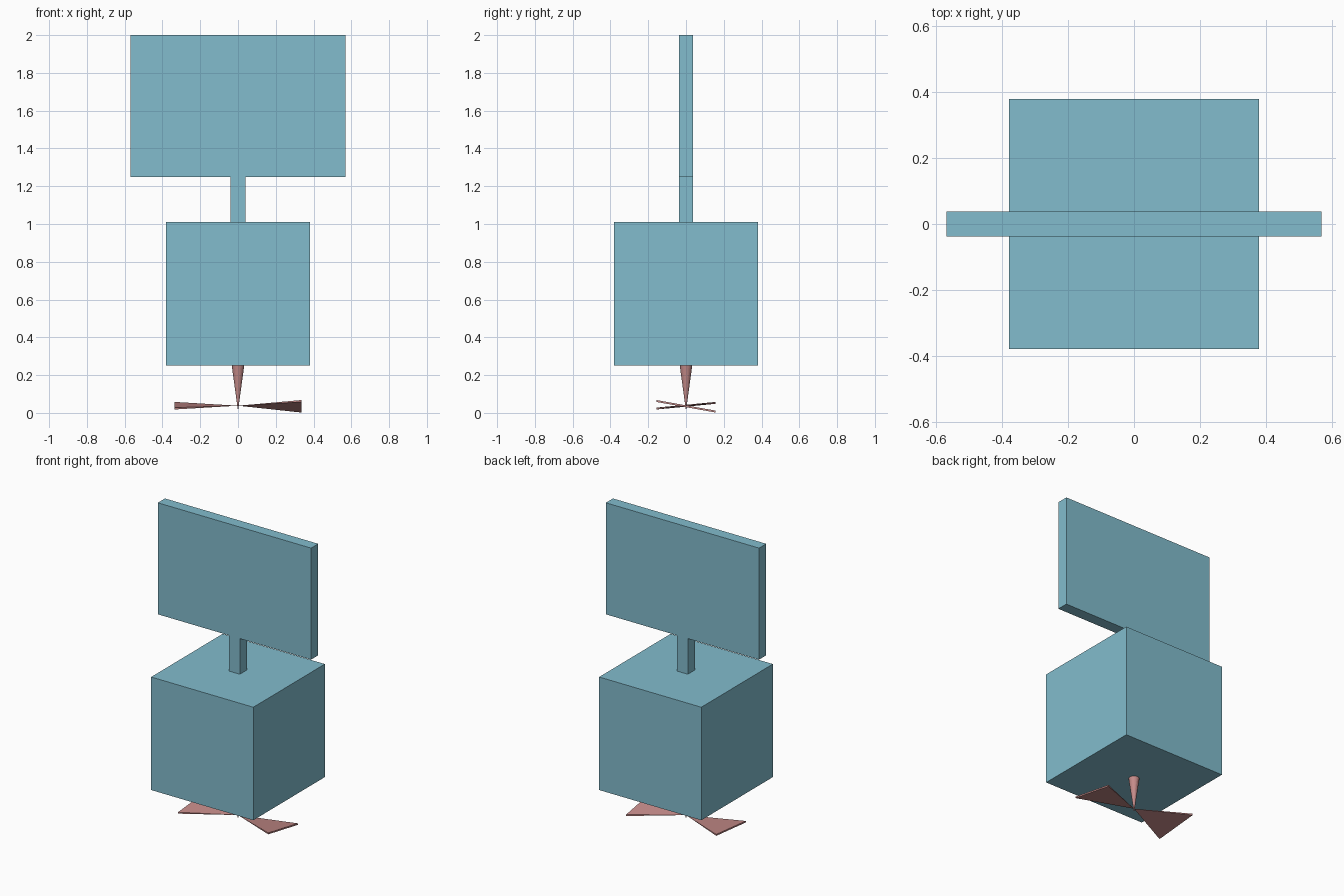
import bpy, bmesh, math
from mathutils import Matrix

if "Cube" in bpy.data.objects:
    bpy.data.objects.remove(bpy.data.objects["Cube"], do_unlink=True)


def material(name, rgb):
    m = bpy.data.materials.new(name)
    m.use_nodes = True
    m.diffuse_color = (*rgb, 1)
    m.node_tree.nodes["Principled BSDF"].inputs["Base Color"].default_value = (*rgb, 1)
    return m


blue = material("soft blue", (0.223, 0.503, 0.610))
pink = material("dusty pink", (0.565, 0.262, 0.254))


def add_object(name, bm, mat):
    bmesh.ops.recalc_face_normals(bm, faces=bm.faces)
    mesh = bpy.data.meshes.new(name)
    bm.to_mesh(mesh)
    bm.free()
    mesh.materials.append(mat)
    obj = bpy.data.objects.new(name, mesh)
    bpy.context.collection.objects.link(obj)
    return obj


def box(name, half_x, half_y, z0, z1):
    bm = bmesh.new()
    bmesh.ops.create_cube(bm, size=1, matrix=Matrix.Translation((0, 0, (z0 + z1) / 2))
                          @ Matrix.Diagonal((2 * half_x, 2 * half_y, z1 - z0, 1)))
    return add_object(name, bm, blue)


def blade(name, tip_x, front_z, back_z, half_y=0.157, thick=0.01, hub_z=0.038):
    # Thin wedge running from a point at the hub to a tilted rectangular tip
    bm = bmesh.new()
    hub = bm.verts.new((0, 0, hub_z))
    t = thick / 2
    tip = [bm.verts.new(p) for p in ((tip_x, -half_y, front_z - t), (tip_x, half_y, back_z - t),
                                     (tip_x, half_y, back_z + t), (tip_x, -half_y, front_z + t))]
    bm.faces.new(tip)
    for i in range(4):
        bm.faces.new((hub, tip[i], tip[(i + 1) % 4]))
    return add_object(name, bm, pink)


# Body, neck and flat panel
box("body", 0.38, 0.38, 0.25, 1.01)
box("neck", 0.04, 0.038, 1.01, 1.25)
box("panel", 0.57, 0.038, 1.25, 2.0)

# Propeller shaft: cone pointing down
bm = bmesh.new()
bmesh.ops.create_cone(bm, cap_ends=True, segments=32, radius1=0.0, radius2=0.033, depth=0.24,
                      matrix=Matrix.Translation((0, 0, 0.13)))
bmesh.ops.remove_doubles(bm, verts=bm.verts, dist=0.0001)
add_object("propeller_shaft", bm, pink)

# Propeller blades, tilted in opposite directions
blade("left_blade", 0.335, 0.063, 0.007)
blade("right_blade", -0.335, 0.023, 0.053)
